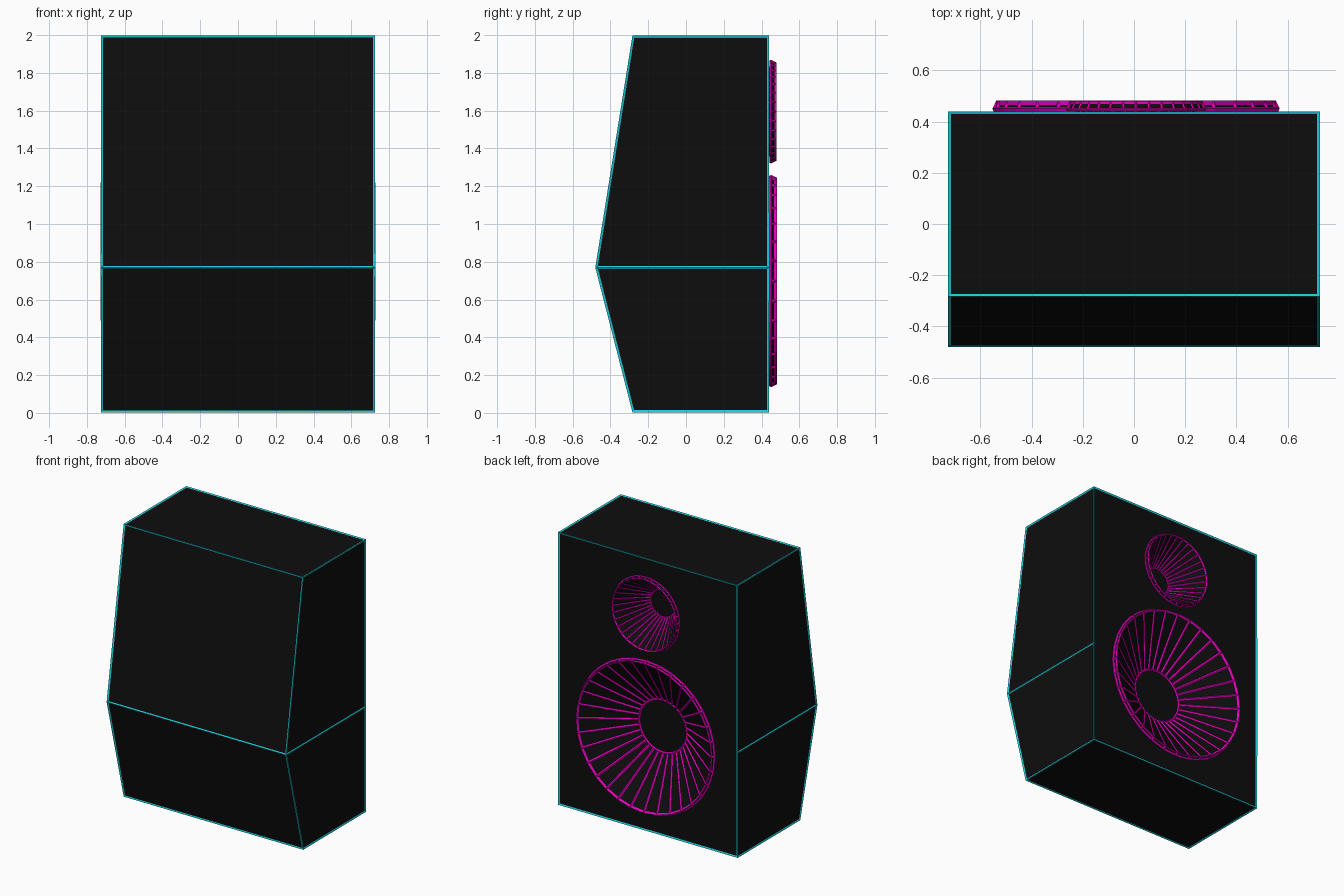
import bpy, bmesh, math
from mathutils import Matrix, Vector

if "Cube" in bpy.data.objects:
    bpy.data.objects.remove(bpy.data.objects["Cube"])


def material(name, rgb):
    m = bpy.data.materials.new(name)
    m.diffuse_color = (*rgb, 1)
    m.use_nodes = True
    m.node_tree.nodes["Principled BSDF"].inputs["Base Color"].default_value = m.diffuse_color
    return m


BLACK = material("matte black", (0.004, 0.004, 0.004))
CYAN = material("neon cyan", (0.01, 0.62, 0.70))
PINK = material("neon magenta", (0.78, 0.0, 0.5))


def add_object(name, bm, mats):
    bmesh.ops.recalc_face_normals(bm, faces=bm.faces)
    me = bpy.data.meshes.new(name)
    bm.to_mesh(me)
    bm.free()
    for m in mats:
        me.materials.append(m)
    ob = bpy.data.objects.new(name, me)
    bpy.context.collection.objects.link(ob)
    return ob


def cabinet_mesh():
    # side profile (y, z) with a kink in the front, extruded across x
    w, back, mid = 0.722, 0.436, 0.77
    prof = [(-0.28, 0.007), (back, 0.007), (back, mid),
            (back, 1.993), (-0.28, 1.993), (-0.475, mid)]
    bm = bmesh.new()
    l = [bm.verts.new((-w, y, z)) for y, z in prof]
    r = [bm.verts.new((w, y, z)) for y, z in prof]
    for side in (l, r):
        bm.faces.new([side[i] for i in (0, 1, 2, 5)])
        bm.faces.new([side[i] for i in (5, 2, 3, 4)])
    for a, b in ((0, 1), (3, 4), (4, 5), (5, 0)):
        bm.faces.new((l[a], l[b], r[b], r[a]))
    bm.faces.new((l[1], l[2], l[3], r[3], r[2], r[1]))   # back panel
    return bm


# cabinet body and its glowing edge trim
cabinet = add_object("cabinet", cabinet_mesh(), [BLACK])
trim = add_object("cabinet_edge_trim", cabinet_mesh(), [CYAN])
wire = trim.modifiers.new("edges", 'WIREFRAME')
wire.thickness = 0.014
wire.use_even_offset = True

CX, SEG = 0.008, 32
# name, centre height, outer radius, inner radius, rib thickness
SPEAKERS = [("woofer", 0.698, 0.553, 0.193, 0.018),
            ("tweeter", 1.595, 0.269, 0.10, 0.012)]

# pockets in the back panel for the recessed cones
bm = bmesh.new()
for name, z, ro, ri, t in SPEAKERS:
    bmesh.ops.create_cone(
        bm, cap_ends=True, segments=SEG, radius1=ro - 0.025, radius2=ro - 0.025, depth=0.4,
        matrix=Matrix.Translation((CX, 0.4, z)) @ Matrix.Rotation(math.pi / 2, 4, 'X'))
cutter = add_object("speaker_pocket_cutter", bm, [BLACK])
cutter.hide_render = True
cutter.hide_set(True)
cut = cabinet.modifiers.new("pockets", 'BOOLEAN')
cut.operation = 'DIFFERENCE'
cut.solver = 'EXACT'
cut.object = cutter


def speaker(name, z, ro, ri, t):
    # outer band, then a funnel down to a capped throat
    bm = bmesh.new()
    rings = []
    for r, y in ((ro, 0.448), (ro - 0.010, 0.474), (ri, 0.252)):
        rings.append([bm.verts.new((CX + r * math.cos(a), y, z + r * math.sin(a)))
                      for a in (2 * math.pi * i / SEG for i in range(SEG))])
    for a, b in zip(rings, rings[1:]):
        for i in range(SEG):
            j = (i + 1) % SEG
            bm.faces.new((a[i], a[j], b[j], b[i]))
    bm.faces.new(rings[-1])
    ob = add_object(name + "_cone", bm, [BLACK, PINK])
    # ribs follow every edge of the cone
    w = ob.modifiers.new("ribs", 'WIREFRAME')
    w.thickness = t
    w.use_replace = False
    w.use_boundary = True
    w.use_even_offset = True
    w.material_offset = 1


for s in SPEAKERS:
    speaker(*s)
